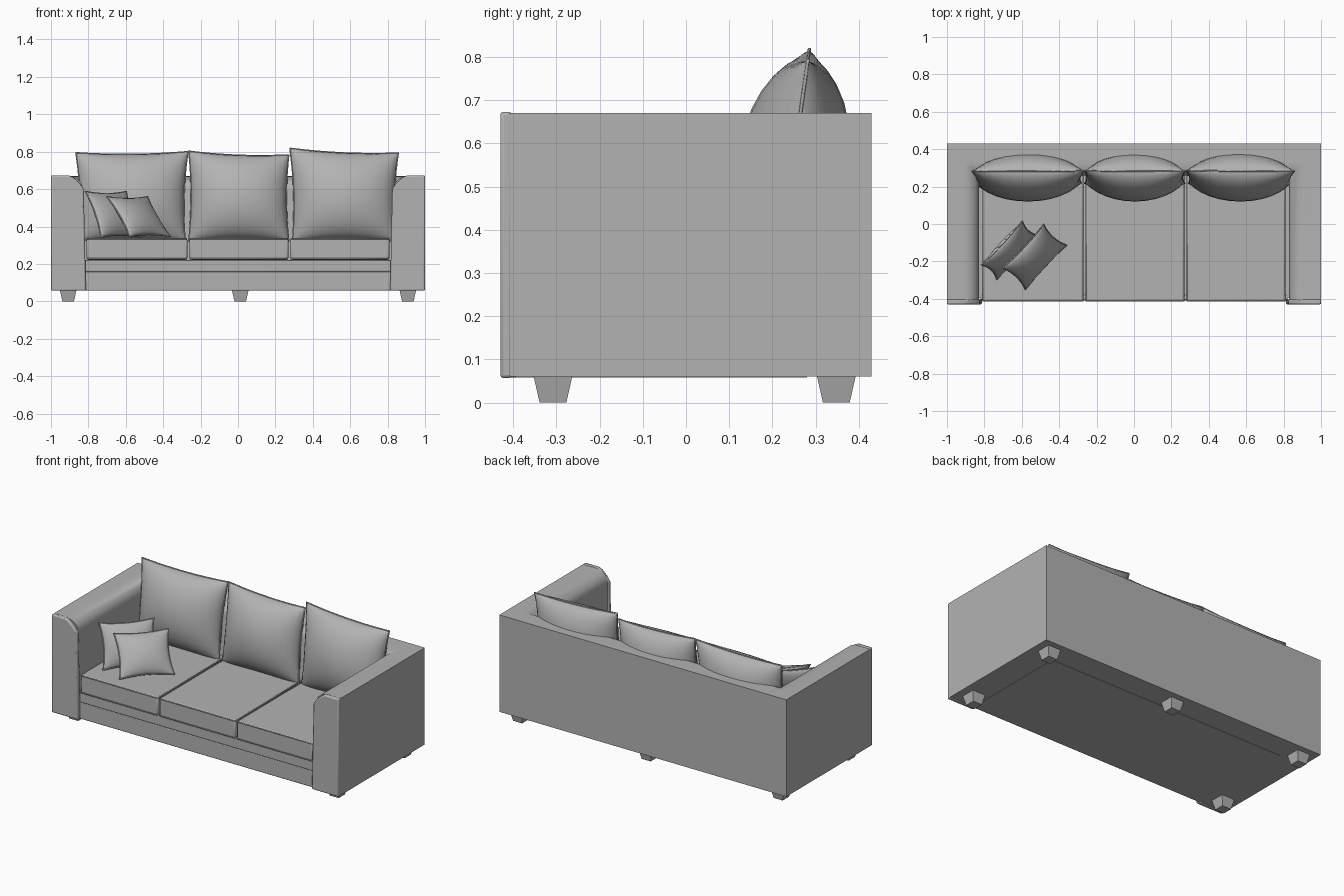
import bpy, bmesh, math
from mathutils import Matrix, Vector

cube = bpy.data.objects.get("Cube")
if cube:
    bpy.data.objects.remove(cube, do_unlink=True)

fabric = bpy.data.materials.new("grey_fabric")
fabric.use_nodes = True
GREY = (0.45, 0.45, 0.45, 1)
fabric.diffuse_color = GREY
fabric.node_tree.nodes["Principled BSDF"].inputs["Base Color"].default_value = GREY


def smooth(ob, angle=35):
    bpy.ops.object.select_all(action='DESELECT')
    ob.select_set(True)
    bpy.context.view_layer.objects.active = ob
    bpy.ops.object.shade_smooth_by_angle(angle=math.radians(angle))


def finish(name, bm, bevel=0, segments=2):
    bmesh.ops.recalc_face_normals(bm, faces=bm.faces)
    mesh = bpy.data.meshes.new(name)
    bm.to_mesh(mesh)
    bm.free()
    mesh.materials.append(fabric)
    ob = bpy.data.objects.new(name, mesh)
    bpy.context.collection.objects.link(ob)
    smooth(ob)
    if bevel:
        mod = ob.modifiers.new("Soft edges", 'BEVEL')
        mod.width = bevel
        mod.segments = segments
    return ob


def loft(name, rings, bevel=0):
    """Bridge matching closed rings and cap both ends."""
    bm = bmesh.new()
    rows = [[bm.verts.new(p) for p in ring] for ring in rings]
    n = len(rows[0])
    for a, b in zip(rows, rows[1:]):
        for i in range(n):
            j = (i + 1) % n
            bm.faces.new((a[i], a[j], b[j], b[i]))
    bm.faces.new(rows[0])
    bm.faces.new(rows[-1])
    return finish(name, bm, bevel)


def rect(x0, x1, y0, y1, z):
    return [(x0, y0, z), (x1, y0, z), (x1, y1, z), (x0, y1, z)]


def box(name, x0, x1, y0, y1, z0, z1, bevel=0):
    return loft(name, [rect(x0, x1, y0, y1, z0), rect(x0, x1, y0, y1, z1)], bevel)


def piping(name, points, radius=0.004):
    """Thin closed cord following the points."""
    curve = bpy.data.curves.new(name, 'CURVE')
    curve.dimensions = '3D'
    curve.bevel_depth = radius
    curve.bevel_resolution = 1
    spline = curve.splines.new('POLY')
    spline.points.add(len(points) - 1)
    for sp, p in zip(spline.points, points):
        sp.co = (*p, 1)
    spline.use_cyclic_u = True
    curve.materials.append(fabric)
    ob = bpy.data.objects.new(name, curve)
    bpy.context.collection.objects.link(ob)
    bpy.ops.object.select_all(action='DESELECT')
    ob.select_set(True)
    bpy.context.view_layer.objects.active = ob
    bpy.ops.object.convert(target='MESH')


def pillow(name, w, h, t, matrix, pinch, power=0.6, taper=0, lift=0, n=14):
    """Two bulging faces meeting at a pinched rim."""
    def point(i, j, side):
        u = math.sin(math.pi / 2 * (2 * i / n - 1))
        v = math.sin(math.pi / 2 * (2 * j / n - 1))
        bulge = max(0, (1 - u * u) * (1 - v * v)) ** power
        x = w / 2 * u * (1 - pinch * (1 - v * v)) * (1 - taper * (1 - v) / 2)
        z = h / 2 * v * (1 - pinch * (1 - u * u)) + lift * u * (1 + v) / 2
        return matrix @ Vector((x, side * t / 2 * bulge, z))

    bm = bmesh.new()
    for side in (-1, 1):
        grid = [[bm.verts.new(point(i, j, side)) for j in range(n + 1)]
                for i in range(n + 1)]
        for i in range(n):
            for j in range(n):
                bm.faces.new((grid[i][j], grid[i + 1][j],
                              grid[i + 1][j + 1], grid[i][j + 1]))
    bmesh.ops.remove_doubles(bm, verts=bm.verts, dist=1e-5)
    finish(name, bm)
    rim = [(i, 0) for i in range(n)] + [(n, j) for j in range(n)]
    rim += [(n - i, n - j) for i, j in rim]
    piping(name + "_piping", [point(i, j, 1) for i, j in rim])


# Arms and back: one inset/height profile swept round three sides
BOTTOM, TOP, BACK, FRONT = 0.06, 0.67, 0.43, -0.407
profile = [(0, BOTTOM), (0, TOP), (0.09, TOP)]
for k in range(1, 6):
    a = math.pi / 2 * k / 5
    profile.append((0.09 + 0.08 * math.sin(a), 0.60 + 0.07 * math.cos(a)))
profile.append((0.17, BOTTOM))
loft("arms_and_back", [
    [(-1 + d, FRONT, z) for d, z in profile],
    [(-1 + d, BACK - d, z) for d, z in profile],
    [(1 - d, BACK - d, z) for d, z in profile],
    [(1 - d, FRONT, z) for d, z in profile]])

# Padded panels on the arm fronts
outline = [(1, 0.057), (1, 0.673), (0.905, 0.673), (0.88, 0.662),
           (0.845, 0.63), (0.825, 0.60), (0.813, 0.057)]
for side, label in ((1, "left"), (-1, "right")):
    loft(label + "_arm_front_panel",
         [[(side * x, y, z) for x, z in outline] for y in (-0.43, -0.403)], 0.007)

# Seat base with two front rails
box("seat_base", -0.83, 0.83, -0.395, 0.28, 0.058, 0.218)
box("lower_front_rail", -0.82, 0.82, -0.41, -0.38, 0.058, 0.16, 0.004)
box("upper_front_rail", -0.82, 0.82, -0.406, -0.38, 0.16, 0.22, 0.004)

# Seat cushions with piped edges
splits = [-0.815, -0.265, 0.275, 0.815]
names = ["right", "middle", "left"]
for label, x0, x1 in zip(names, splits, splits[1:]):
    x0, x1 = x0 + 0.006, x1 - 0.006
    box(label + "_seat_cushion", x0, x1, -0.414, 0.265, 0.222, 0.338, 0.01)
    for tag, z in (("top", 0.334), ("bottom", 0.227)):
        piping(f"{label}_seat_{tag}_piping",
               rect(x0 + 0.003, x1 - 0.003, -0.412, 0.26, z))

# Back cushions, leaning slightly backwards
for label, x, w, top, lift in ((names[0], -0.567, 0.60, 0.80, 0.003),
                               (names[1], 0.004, 0.535, 0.795, -0.01),
                               (names[2], 0.567, 0.58, 0.808, -0.013)):
    h = top - 0.32
    m = Matrix.Translation((x, 0.25, 0.32 + h / 2)) @ Matrix.Rotation(-0.14, 4, 'X')
    pillow(label + "_back_cushion", w, h, 0.255, m, 0.05, 0.55,
           0.0 if label == "middle" else 0.05, lift)

# Throw pillows in the right corner of the seat
for label, place, tilt in (("rear", (-0.665, -0.14, 0.465), 25),
                           ("front", (-0.532, -0.175, 0.453), 38)):
    m = (Matrix.Translation(place) @ Matrix.Rotation(math.radians(47), 4, 'Z')
         @ Matrix.Rotation(math.radians(-tilt), 4, 'X'))
    pillow(label + "_throw_pillow", 0.32, 0.27, 0.095, m, 0.1)

# Tapered feet: four corners and one at the middle of the back
for label, x, y in (("front_left", 0.908, -0.308), ("front_right", -0.908, -0.308),
                    ("back_left", 0.908, 0.348), ("back_right", -0.908, 0.348),
                    ("back_middle", 0.012, 0.348)):
    loft(label + "_foot", [rect(x - r, x + r, y - r, y + r, z)
                           for r, z in ((0.031, 0), (0.045, 0.062))])
